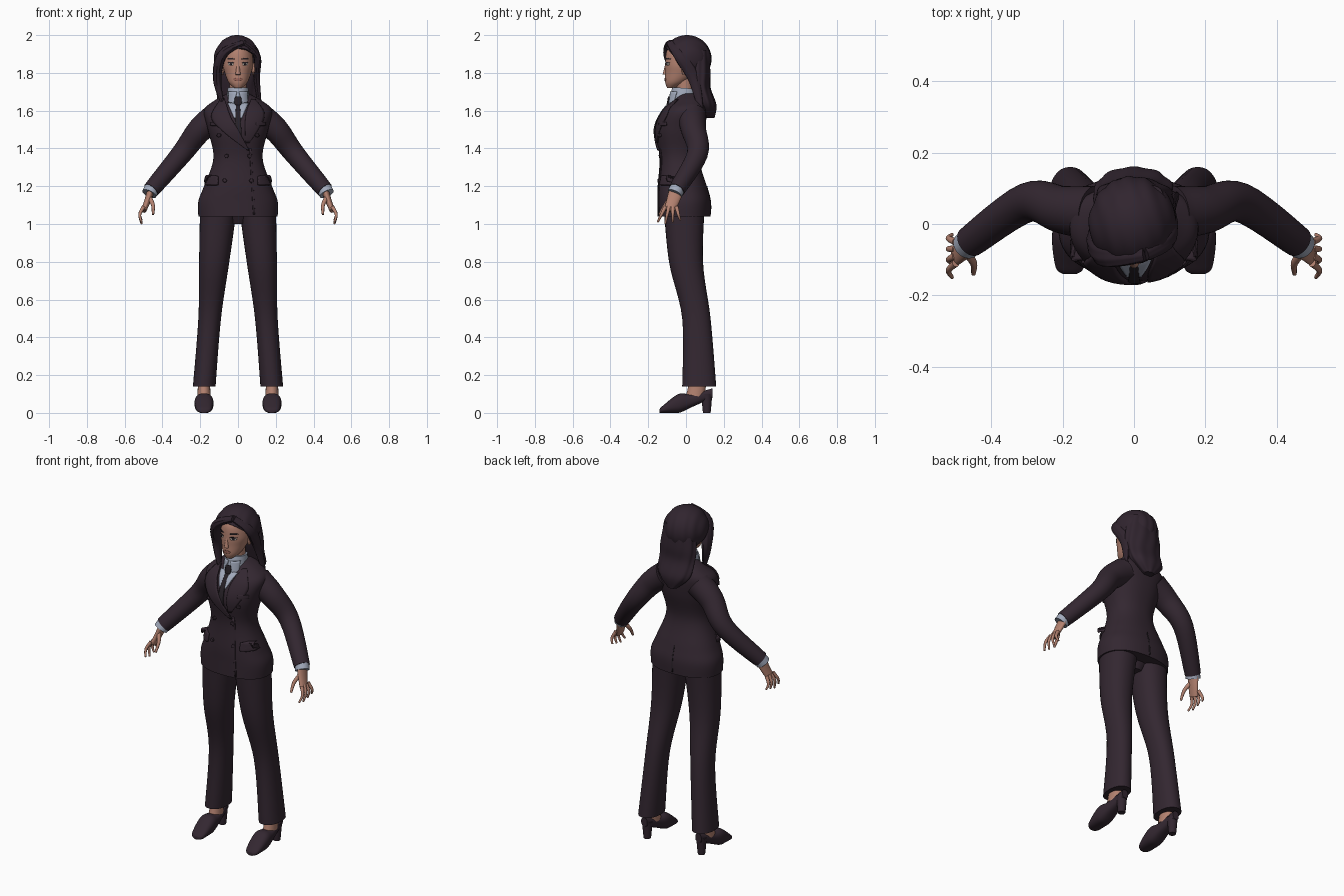
import bpy, bmesh, math
from mathutils import Vector, Matrix
from mathutils.bvhtree import BVHTree

cube = bpy.data.objects.get("Cube")
if cube:
    bpy.data.objects.remove(cube)


def material(name, *rgb):
    mat = bpy.data.materials.new(name)
    mat.use_nodes = True
    mat.diffuse_color = (*rgb, 1)
    shader = next(node for node in mat.node_tree.nodes if node.type == "BSDF_PRINCIPLED")
    shader.inputs["Base Color"].default_value = (*rgb, 1)
    return mat


SUIT = material("suit_plum", .033, .02, .03)
HAIR = material("hair_dark", .03, .018, .028)
SKIN = material("skin", .45, .22, .16)
SHIRT = material("shirt_pale_blue", .36, .4, .5)
LIP = material("lip", .33, .13, .1)
WHITE = material("eye_white", .5, .45, .4)
BLACK = material("near_black", .02, .015, .02)
parts = []


def add(name, bm, mat, pair=False, thick=0):
    """Turn a bmesh into an object, optionally thickened and mirrored."""
    bmesh.ops.recalc_face_normals(bm, faces=bm.faces)
    mesh = bpy.data.meshes.new(name)
    bm.to_mesh(mesh)
    bm.free()
    mesh.materials.append(mat)
    ob = bpy.data.objects.new(name, mesh)
    bpy.context.collection.objects.link(ob)
    if thick:
        solid = ob.modifiers.new("thickness", "SOLIDIFY")
        solid.thickness, solid.offset = thick, 0
    if pair:
        ob.modifiers.new("mirror", "MIRROR").use_mirror_merge = False
    parts.append(ob)
    return ob


def smooth(rows, steps=6):
    """Catmull-Rom interpolation through rows of numbers."""
    result, last = [], len(rows) - 1
    for i in range(last):
        four = rows[max(i - 1, 0)], rows[i], rows[i + 1], rows[min(i + 2, last)]
        for step in range(steps):
            t = step / steps
            result.append([b + t * (c - a + t * (2 * a - 5 * b + 4 * c - d + t * (3 * b - a - 3 * c + d))) / 2
                           for a, b, c, d in zip(*four)])
    return result + [list(rows[last])]


def oval(power, count):
    """Unit superellipse points."""
    for k in range(count):
        c, s = math.cos(math.tau * k / count), math.sin(math.tau * k / count)
        yield math.copysign(abs(c) ** (2 / power), c), math.copysign(abs(s) ** (2 / power), s)


def skin(name, rings, mat, pair=False, power=2, wave=0, count=32):
    """Skin over rings given as (centre, half axis, half axis), capped at both ends."""
    bm, loops = bmesh.new(), []
    for i, (centre, u, v) in enumerate(rings):
        loop = []
        for k, (c, s) in enumerate(oval(power, count)):
            ridge = 1 + wave * math.cos(9 * math.tau * k / count + i / 4)
            loop.append(bm.verts.new(centre + (u * c + v * s) * ridge))
        loops.append(loop)
    for a, b in zip(loops, loops[1:]):
        for k in range(count):
            bm.faces.new((a[k], a[k - 1], b[k - 1], b[k]))
    bm.faces.new(loops[0])
    bm.faces.new(loops[-1])
    return add(name, bm, mat, pair)


def level(name, rows, mat, x=0, lean=0, **options):
    """Horizontal rings from rows of (z, half width, front y, back y)."""
    rings = [(Vector((x + lean * z, (front + back) / 2, z)), Vector((width, 0, 0)),
              Vector((0, (back - front) / 2, 0))) for z, width, front, back in smooth(rows)]
    return skin(name, rings, mat, **options)


def tube(name, path, start, end, mat, flat=1, bulge=0, **options):
    """Tapering tube along a path; flat widens it from front to back."""
    path = [Vector(point) for point in smooth(path)]
    last, rings = len(path) - 1, []
    for i, point in enumerate(path):
        along = (path[min(i + 1, last)] - path[max(i - 1, 0)]).normalized()
        side = along.cross(Vector((0, 1, 0))).normalized()
        radius = start + (end - start) * i / last + bulge * math.sin(math.pi * i / last)
        rings.append((point, side * radius, along.cross(side) * radius * flat))
    return skin(name, rings, mat, **options)


def surface(ob):
    mesh = ob.data
    return BVHTree.FromPolygons([v.co for v in mesh.vertices], [p.vertices[:] for p in mesh.polygons])


def on_surface(tree, x, z, lift, side=-1):
    """Point lying just off the front (or back) of a surface."""
    found = tree.ray_cast(Vector((x, side, z)), Vector((0, -side, 0)))[0]
    found = found or tree.find_nearest(Vector((x, side / 9, z)))[0]
    return Vector((x, found.y + side * lift, z))


def strip(name, rows, tree, mat, lift=.004, thick=.006, side=-1, pair=False):
    """Thin sheet laid on a surface, from rows of (z, x start, x end)."""
    bm, grid, cols = bmesh.new(), [], 8
    for z, a, b in smooth(rows):
        grid.append([bm.verts.new(on_surface(tree, a + (b - a) * k / cols, z, lift, side))
                     for k in range(cols + 1)])
    for r, s in zip(grid, grid[1:]):
        for k in range(cols):
            bm.faces.new((r[k], r[k + 1], s[k + 1], s[k]))
    add(name, bm, mat, pair, thick)


def patch(name, x, z, width, height, tree, mat, lift=.002, thick=.003, power=2, pair=True):
    """Oval or rounded rectangle laid on a surface."""
    bm, count, bands = bmesh.new(), 24, 4
    middle = bm.verts.new(on_surface(tree, x, z, lift))
    inner = None
    for band in range(1, bands + 1):
        outer = [bm.verts.new(on_surface(tree, x + c * width * band / bands, z + s * height * band / bands, lift))
                 for c, s in oval(power, count)]
        for k in range(count):
            bm.faces.new((inner[k - 1], inner[k], outer[k], outer[k - 1]) if inner
                         else (middle, outer[k], outer[k - 1]))
        inner = outer
    add(name, bm, mat, pair, thick)


# Jacket and sleeves
jacket = level("jacket", [
    (1.04, .21, -.15, .13), (1.12, .21, -.15, .13), (1.2, .18, -.15, .11), (1.35, .13, -.14, .07),
    (1.5, .16, -.16, .1), (1.6, .18, -.12, .11), (1.65, .13, -.07, .1), (1.69, .06, -.04, .08)],
    SUIT, count=64, power=2.3)
chest = surface(jacket)
tube("sleeves", [(.11, .03, 1.57), (.2, .04, 1.5), (.3, .06, 1.37), (.46, -.05, 1.18)],
     .078, .044, SUIT, pair=True)
tube("shirt_cuffs", [(.45, -.04, 1.2), (.47, -.06, 1.16)], .04, .04, SHIRT, pair=True)

# Lapels, flaps, seams and buttons
lapel = [(1.66, -.09, -.07), (1.57, -.14, -.04), (1.5, -.09, 0), (1.39, .05, .06)]
strip("right_lapel", lapel, chest, SUIT, lift=.007, thick=.009)
strip("left_lapel", [(z, -b, -a) for z, a, b in lapel[:2]] + [(1.43, .04, .06)], chest, SUIT)
strip("front_edge", [(1.4, .06, .07), (1.05, .08, .09)], chest, SUIT, lift=.002)
strip("back_vent", [(1.2, -.002, .002), (1.05, -.004, .004)], chest, BLACK, lift=.001, thick=.003, side=1)
patch("pocket_flaps", .14, 1.23, .035, .025, chest, SUIT, lift=.006, thick=.012, power=8)
patch("breast_pockets", .12, 1.53, .025, .01, chest, SUIT, lift=.004, thick=.008, power=8)
for name, x, z in [("upper", .1, 1.47), ("middle", .06, 1.36), ("lower", .07, 1.23)]:
    patch(name + "_buttons", x, z, .01, .01, chest, SUIT, lift=.004, thick=.01)

# Shirt, collar and tie
collar = tube("shirt_collar", [(0, -.02, 1.58), (0, -.01, 1.72)], .07, .054, SHIRT, flat=1.15)
throat = surface(collar)
strip("shirt_front", [(1.64, -.055, .055), (1.56, -.02, .02)], chest, SHIRT)
strip("collar_wings", [(1.7, .005, .05), (1.61, .03, .05)], throat, SHIRT, pair=True)
patch("tie_knot", 0, 1.65, .018, .025, throat, BLACK, lift=.008, thick=.009, power=3, pair=False)
strip("tie", [(1.64, -.01, .01), (1.46, -.02, .02)], chest, BLACK, lift=.006)

# Trousers
level("trouser_legs", [(1.12, .1, -.12, .1), (.8, .08, -.09, .09), (.5, .06, -.02, .13), (.14, .06, -.02, .16)],
      SUIT, x=.19, lean=-.08, power=2.2, pair=True)
level("trouser_seat", [(1, .05, -.06, .04), (1.12, .18, -.12, .1)], SUIT)

# Shoes and ankles
profile = [(-.14, 0, .02, .02), (-.12, 0, .04, .04), (-.04, 0, .1, .05), (.03, .03, .1, .04), (.14, .08, .13, .02)]
skin("shoes", [(Vector((.18, y, (max(sole, 0) + top) / 2)), Vector((width, 0, 0)),
                Vector((0, 0, (top - max(sole, 0)) / 2))) for y, sole, top, width in smooth(profile)],
     SUIT, power=2.5, pair=True)
tube("shoe_heels", [(.18, .11, .1), (.18, .11, 0)], .03, .02, SUIT, pair=True)
tube("ankles", [(.18, .07, .2), (.18, .05, .09)], .03, .035, SKIN, flat=1.4, pair=True)

# Hands: fingers fan out from the knuckles
tube("palms", [(.46, -.05, 1.18), (.48, -.07, 1.12), (.5, -.09, 1.07)], .02, .014, SKIN, flat=2, pair=True)
for i, finger in enumerate(["index", "middle", "ring", "little"]):
    knuckle = Vector((.5, .02 * i - .11, 1.09))
    fan = Vector((0, .02 * i - .04, 0))
    bend = knuckle + fan / 2 + Vector((.02, 0, -.04))
    tip = knuckle + fan + Vector((.01, 0, abs(i - 1) / 100 - .09))
    tube(finger + "_fingers", [knuckle, bend, tip], .011, .005, SKIN, count=12, pair=True)
tube("thumbs", [(.47, -.08, 1.14), (.45, -.11, 1.1), (.45, -.14, 1.05)], .014, .006, SKIN, count=12, pair=True)

# Head and face
tube("neck", [(0, 0, 1.62), (0, -.01, 1.8)], .045, .045, SKIN)
head = level("head", [
    (1.72, .02, -.1, -.06), (1.75, .05, -.11, 0), (1.8, .07, -.11, .06),
    (1.85, .08, -.11, .08), (1.92, .07, -.1, .09), (1.97, .03, -.05, .05)], SKIN, count=48)
face = surface(head)
tube("nose", [(0, -.1, 1.86), (0, -.11, 1.79)], .006, .014, SKIN, count=16)
tube("ears", [(.083, 0, 1.85), (.08, -.01, 1.79)], .006, .004, SKIN, flat=2, bulge=.004, pair=True)
patch("eyes", .038, 1.846, .015, .007, face, WHITE, lift=.001)
patch("irises", .038, 1.846, .006, .007, face, BLACK)
patch("lashes", .038, 1.854, .017, .003, face, BLACK)
patch("eyebrows", .038, 1.874, .02, .004, face, BLACK)
patch("lips", 0, 1.765, .024, .008, face, LIP, pair=False)

# Hair: cap cut along a slanted hairline, back fall and swept locks
bm = bmesh.new()
bmesh.ops.create_uvsphere(bm, u_segments=64, v_segments=40, radius=1)
slant = Vector((0, 1, 1))
bmesh.ops.bisect_plane(bm, geom=bm.verts[:] + bm.edges[:] + bm.faces[:], plane_co=slant * -.2,
                       plane_no=slant, clear_inner=True)
for v in bm.verts:
    v.co *= 1 - .02 * (1 + math.cos(16 * v.co.x + 5 * v.co.y)) * (1 - v.co.z ** 2)
bm.transform(Matrix.Translation((-.005, .005, 1.874)) @ Matrix.Diagonal((.117, .125, .12, 1)))
add("hair_cap", bm, HAIR, thick=.012)
level("hair_back", [(1.92, .09, .01, .12), (1.8, .11, .01, .13), (1.72, .11, .03, .13),
                    (1.63, .1, .06, .16), (1.56, .03, .1, .15)], HAIR, count=72, wave=.03)
tube("right_front_lock", [(.03, -.08, 1.96), (-.08, -.08, 1.9), (-.11, -.04, 1.77), (-.08, -.06, 1.63)],
     .015, .006, HAIR, flat=1.6, bulge=.015, wave=.04)
tube("left_swept_lock", [(.03, -.08, 1.96), (.1, -.03, 1.89), (.1, .04, 1.77), (.12, .08, 1.6)],
     .013, .006, HAIR, flat=1.8, bulge=.009, wave=.04)

# Shading
bpy.ops.object.select_all(action="DESELECT")
for ob in parts:
    ob.select_set(True)
bpy.context.view_layer.objects.active = jacket
bpy.ops.object.shade_smooth_by_angle(angle=math.radians(45))
